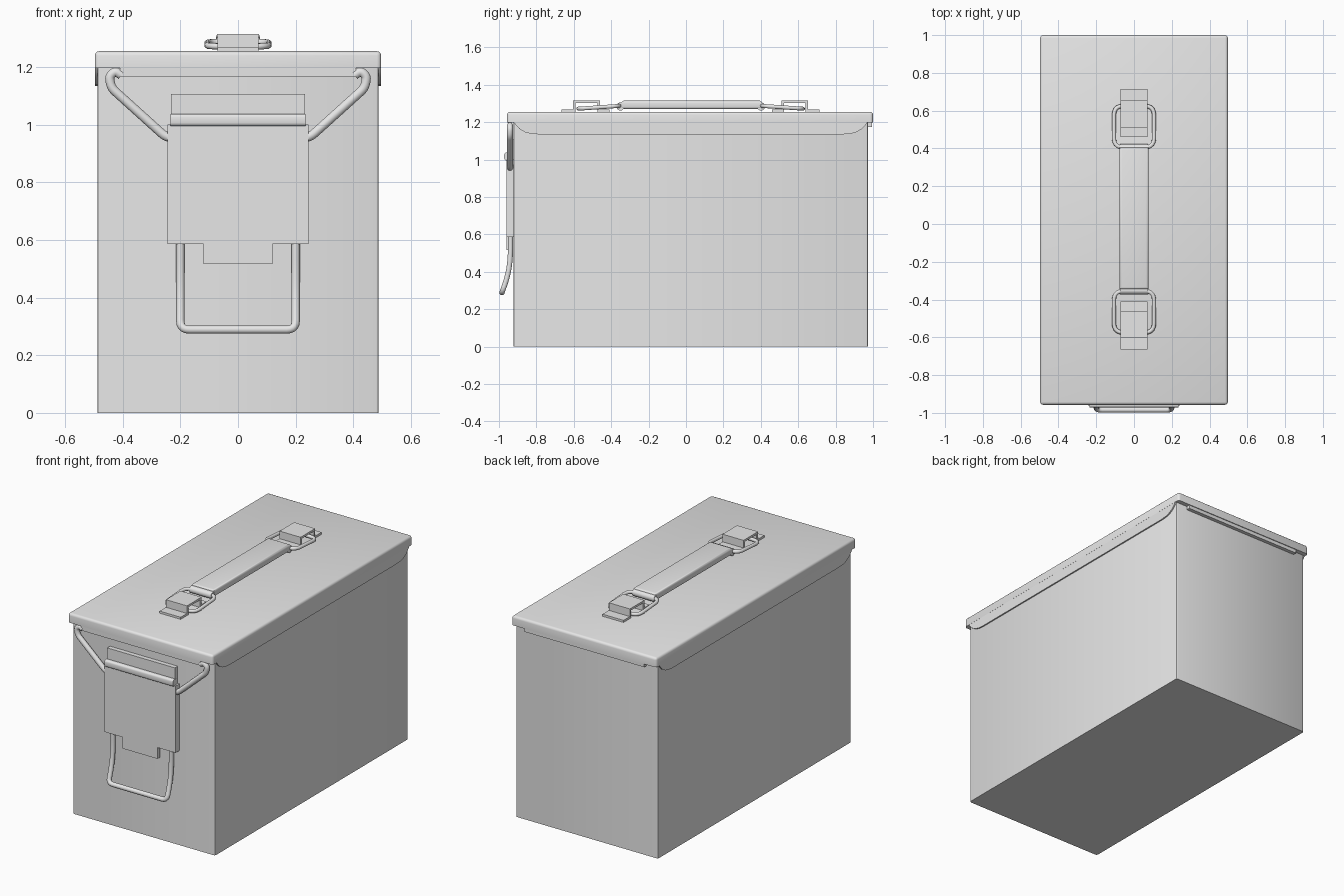
import bpy, bmesh
from mathutils import Vector

cube = bpy.data.objects.get("Cube")
if cube:
    bpy.data.objects.remove(cube, do_unlink=True)

steel = bpy.data.materials.new("grey steel")
steel.use_nodes = True
GREY = (0.8, 0.8, 0.8, 1)
steel.diffuse_color = GREY
steel.node_tree.nodes["Principled BSDF"].inputs["Base Color"].default_value = GREY


def finish(obj):
    obj.data.materials.append(steel)
    bpy.context.collection.objects.link(obj)
    bpy.ops.object.select_all(action='DESELECT')
    obj.select_set(True)
    bpy.context.view_layer.objects.active = obj
    if obj.type == 'CURVE':
        bpy.ops.object.convert(target='MESH')
    bpy.ops.object.shade_smooth_by_angle(angle=0.7)
    return bpy.context.active_object


def mesh_object(name, bm):
    bmesh.ops.recalc_face_normals(bm, faces=bm.faces)
    mesh = bpy.data.meshes.new(name)
    bm.to_mesh(mesh)
    bm.free()
    return finish(bpy.data.objects.new(name, mesh))


def box(name, x, y, z, bevel=0, segments=3, rule=lambda a, b: True):
    """Box from min/max pairs; bevels the edges that satisfy the rule."""
    bm = bmesh.new()
    bmesh.ops.create_cube(bm, size=1)
    for v in bm.verts:
        v.co = Vector([r[0] if c < 0 else r[1] for c, r in zip(v.co, (x, y, z))])
    if bevel:
        edges = [e for e in bm.edges if rule(e.verts[0].co, e.verts[1].co)]
        bmesh.ops.bevel(bm, geom=edges, offset=bevel, segments=segments,
                        profile=0.5, affect='EDGES')
    return mesh_object(name, bm)


def side_profile(name, points, x0, x1):
    """Extrude a (y, z) outline along x."""
    bm = bmesh.new()
    face = bm.faces.new([bm.verts.new((x0, y, z)) for y, z in points])
    new = bmesh.ops.extrude_face_region(bm, geom=[face])["geom"]
    bmesh.ops.translate(bm, vec=(x1 - x0, 0, 0),
                        verts=[g for g in new if isinstance(g, bmesh.types.BMVert)])
    return mesh_object(name, bm)


def wire(name, points, thickness, fillet, cyclic=False, steps=5):
    """Round rod through the points with rounded corners."""
    pts = [Vector(p) for p in points]
    path = []
    for i, p in enumerate(pts):
        if not cyclic and i in (0, len(pts) - 1):
            path.append(p)
            continue
        a, b = pts[i - 1] - p, pts[(i + 1) % len(pts)] - p
        r = min(fillet, a.length * 0.48, b.length * 0.48)
        a, b = p + a.normalized() * r, p + b.normalized() * r
        for s in range(steps + 1):
            t = s / steps
            path.append(a * (1 - t) ** 2 + p * 2 * t * (1 - t) + b * t * t)
    curve = bpy.data.curves.new(name, 'CURVE')
    curve.dimensions = '3D'
    curve.bevel_depth = thickness
    curve.bevel_resolution = 3
    curve.use_fill_caps = True
    spline = curve.splines.new('POLY')
    spline.points.add(len(path) - 1)
    for sp, co in zip(spline.points, path):
        sp.co = (*co, 1)
    spline.use_cyclic_u = cyclic
    return finish(bpy.data.objects.new(name, curve))


def is_vertical(a, b):
    return abs(a.z - b.z) > 0.01


MID = 0.025  # centre of the box along y

# Body and lid
box("body", (-0.488, 0.488), (-0.922, 0.972), (0, 1.22), 0.01, 2, is_vertical)
box("lid", (-0.497, 0.497), (-0.957, 1.0), (1.197, 1.255), 0.015, 3,
    lambda a, b: is_vertical(a, b) or a.z + b.z > 2.45)

# Side skirts with flared ends
flare = [(-0.925, 1.205), (-0.91, 1.185), (-0.89, 1.163), (-0.86, 1.146), (-0.83, 1.138), (-0.79, 1.135)]
skirt = flare + [(2 * MID - y, z) for y, z in reversed(flare)]
for side, s in (("left", 1), ("right", -1)):
    side_profile(side + "_skirt", skirt, s * 0.485, s * 0.4965)

# Front and back flanges
box("front_flange", (-0.41, 0.41), (-0.953, -0.94), (1.168, 1.21))
box("back_flange", (-0.41, 0.41), (0.972, 0.995), (1.175, 1.21))

# Latch plates and hinge bar
box("latch_plate", (-0.244, 0.244), (-0.96, -0.92), (0.586, 1.0))
box("latch_tab", (-0.12, 0.12), (-0.96, -0.935), (0.516, 0.59))
box("latch_upper_plate", (-0.232, 0.232), (-0.95, -0.92), (0.99, 1.106))
box("latch_hinge_bar", (-0.235, 0.235), (-0.972, -0.935), (0.995, 1.038), 0.012, 3,
    lambda a, b: abs(a.x - b.x) > 0.1)

# Tension wire from the lid corners to the latch
half = [(0.405, 1.172), (0.425, 1.186), (0.447, 1.168), (0.44, 1.128), (0.245, 0.952), (0.16, 0.952)]
wire("tension_wire", [(x, -0.941, z) for x, z in half]
     + [(-x, -0.941, z) for x, z in reversed(half)], 0.0165, 0.03)

# Pull loop, bent outwards at the bottom
drop = [(0.2, -0.938, 0.62), (0.2, -0.938, 0.5), (0.2, -0.945, 0.42), (0.2, -0.962, 0.35), (0.2, -0.984, 0.289)]
wire("pull_loop", drop + [(-x, y, z) for x, y, z in reversed(drop)], 0.0145, 0.09)

# Carrying handle
box("handle_strap", (-0.077, 0.077), (MID - 0.37, MID + 0.38), (1.27, 1.315), 0.012, 3,
    lambda a, b: abs(a.y - b.y) > 0.1 or a.z + b.z > 2.6)

# Handle end rolls, rings and brackets
bracket = [(0.69, 1.255), (0.69, 1.268), (0.628, 1.268), (0.628, 1.315), (0.485, 1.315),
           (0.485, 1.268), (0.435, 1.268), (0.435, 1.255), (0.498, 1.255), (0.498, 1.302),
           (0.615, 1.302), (0.615, 1.255)]
for end, s in (("back", 1), ("front", -1)):
    roll = [(-0.075, MID + s * 0.376, 1.284), (0.075, MID + s * 0.376, 1.284)]
    wire(end + "_handle_roll", roll, 0.022, 0)
    ring = [(x, MID + s * y, z) for x, y, z in
            ((-0.106, 0.38, 1.287), (0.106, 0.38, 1.287), (0.106, 0.6, 1.272), (-0.106, 0.6, 1.272))]
    wire(end + "_handle_ring", ring, 0.011, 0.05, True)
    side_profile(end + "_handle_bracket", [(MID + s * y, z) for y, z in bracket], -0.072, 0.072)
